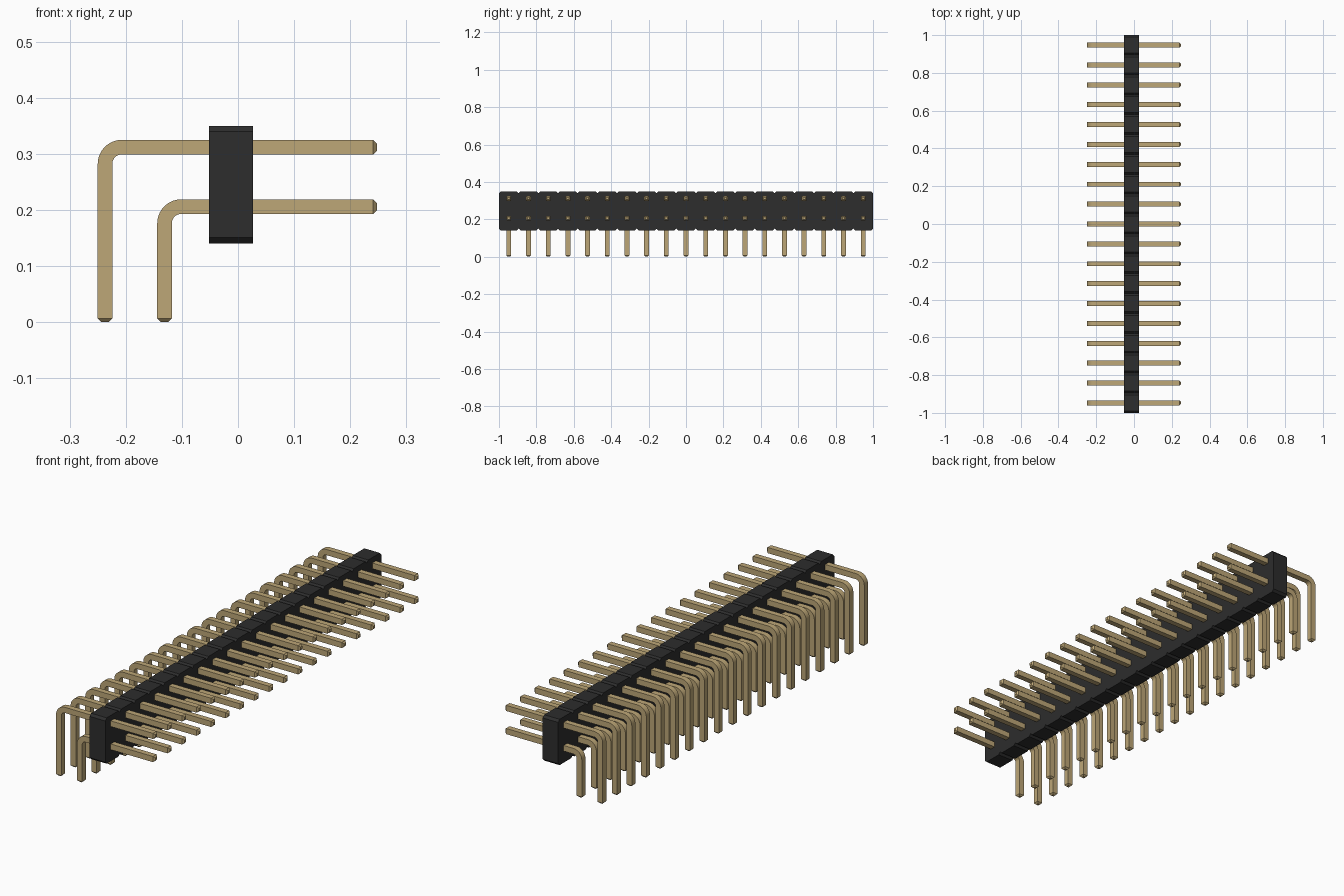
import bpy, bmesh, math
from mathutils import Vector

if "Cube" in bpy.data.objects:
    bpy.data.objects.remove(bpy.data.objects["Cube"], do_unlink=True)

COUNT = 19
PITCH = 2.0 / COUNT
HALF = 0.013      # half the pin thickness
TAPER = 0.007     # length of the pin tip chamfer


def material(name, rgb):
    m = bpy.data.materials.new(name)
    m.use_nodes = True
    m.diffuse_color = (*rgb, 1)
    bsdf = m.node_tree.nodes["Principled BSDF"]
    bsdf.inputs["Base Color"].default_value = (*rgb, 1)
    bsdf.inputs["Roughness"].default_value = 0.5
    return m


def make_object(name, bm, mat):
    bmesh.ops.recalc_face_normals(bm, faces=bm.faces[:])
    me = bpy.data.meshes.new(name)
    bm.to_mesh(me)
    bm.free()
    me.materials.append(mat)
    ob = bpy.data.objects.new(name, me)
    bpy.context.collection.objects.link(ob)
    return ob


black = material("black plastic", (0.026, 0.026, 0.026))
gold = material("gold metal", (0.51, 0.385, 0.185))


# Housing: a row of chamfered cells, as one profile extruded along x
def housing(x0, x1, z0, z1, c):
    top, bottom = [], []
    for i in range(COUNT):
        a = -1 + i * PITCH
        b = a + PITCH
        top += [(a, z1 - c), (a + c, z1), (b - c, z1)]
        bottom += [(a, z0 + c), (a + c, z0), (b - c, z0)]
    top.append((1, z1 - c))
    bottom.append((1, z0 + c))
    bm = bmesh.new()
    face = bm.faces.new([bm.verts.new((x0, y, z)) for y, z in top + bottom[::-1]])
    res = bmesh.ops.extrude_face_region(bm, geom=[face], use_keep_orig=True)
    verts = [g for g in res["geom"] if isinstance(g, bmesh.types.BMVert)]
    bmesh.ops.translate(bm, vec=(x1 - x0, 0, 0), verts=verts)
    return make_object("housing", bm, black)


housing(-0.052, 0.027, 0.14, 0.35, 0.0105)


# Pin row: square section swept round a right-angle bend, repeated along y
def pin_row(name, x_leg, z_arm, x_tip=0.248, radius=0.03, steps=10):
    # each station: x, z, sweep angle, half thickness
    tip = HALF - TAPER
    path = [(x_tip, z_arm, 0, tip), (x_tip - TAPER, z_arm, 0, HALF)]
    cx, cz = x_leg + radius, z_arm - radius
    for i in range(steps + 1):
        t = math.pi / 2 * i / steps
        path.append((cx - radius * math.sin(t), cz + radius * math.cos(t), t, HALF))
    path += [(x_leg, TAPER, math.pi / 2, HALF), (x_leg, 0, math.pi / 2, tip)]

    bm = bmesh.new()
    rings = []
    for x, z, t, h in path:
        out = Vector((-math.sin(t), 0, math.cos(t)))
        rings.append([bm.verts.new(Vector((x, v * h, z)) + out * u * h)
                      for u, v in ((1, 1), (1, -1), (-1, -1), (-1, 1))])
    for a, b in zip(rings, rings[1:]):
        for k in range(4):
            n = (k + 1) % 4
            bm.faces.new((a[k], a[n], b[n], b[k]))
    bm.faces.new(rings[0])
    bm.faces.new(rings[-1])
    ob = make_object(name, bm, gold)
    ob.location.y = -1 + PITCH / 2

    bpy.ops.object.select_all(action="DESELECT")
    ob.select_set(True)
    bpy.context.view_layer.objects.active = ob
    bpy.ops.object.shade_smooth_by_angle(angle=math.radians(30))

    arr = ob.modifiers.new("repeat", "ARRAY")
    arr.count = COUNT
    arr.use_relative_offset = False
    arr.use_constant_offset = True
    arr.constant_offset_displace = (0, PITCH, 0)


pin_row("upper_pins", -0.237, 0.312)
pin_row("lower_pins", -0.131, 0.206)
